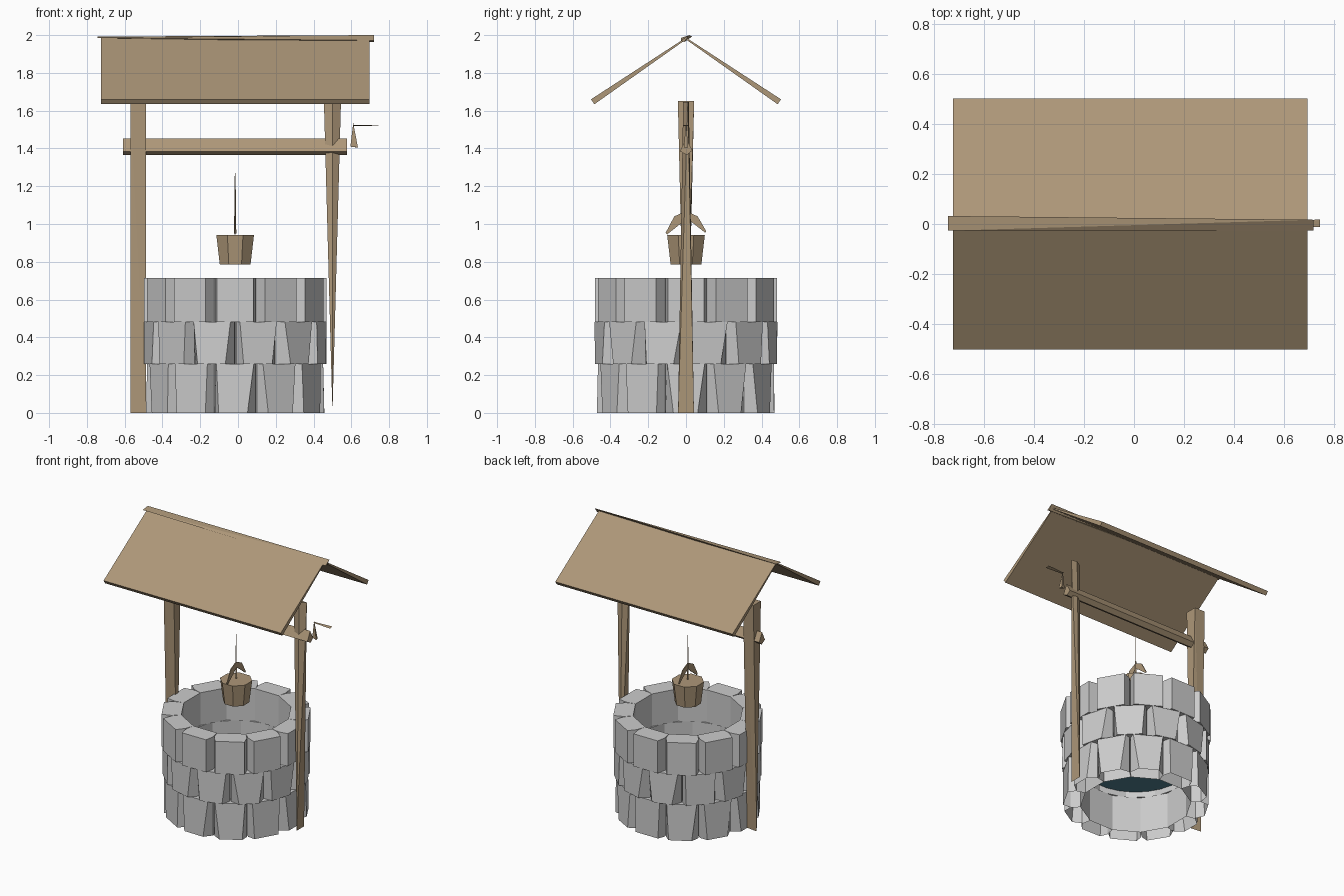
import bpy, bmesh, random
from math import sin, cos, radians, pi
from mathutils import Vector

if "Cube" in bpy.data.objects:
    bpy.data.objects.remove(bpy.data.objects["Cube"])

random.seed(4)
CX = -0.015  # centre of the well shaft


def material(name, col):
    m = bpy.data.materials.new(name)
    m.diffuse_color = (*col, 1)
    m.use_nodes = True
    m.node_tree.nodes["Principled BSDF"].inputs["Base Color"].default_value = m.diffuse_color
    return m


WOOD = material("wood", (0.42, 0.31, 0.19))
WATER = material("water", (0.08, 0.22, 0.28))


def finish(name, bm, mat=None):
    bmesh.ops.recalc_face_normals(bm, faces=bm.faces)
    me = bpy.data.meshes.new(name)
    bm.to_mesh(me)
    bm.free()
    ob = bpy.data.objects.new(name, me)
    bpy.context.collection.objects.link(ob)
    if mat:
        me.materials.append(mat)
    return ob


def loft(bm, a, b, bottom=True):
    """Bridge two equal point rings and cap the ends."""
    va = [bm.verts.new(p) for p in a]
    vb = [bm.verts.new(p) for p in b]
    n = len(va)
    for i in range(n):
        j = (i + 1) % n
        bm.faces.new((va[i], va[j], vb[j], vb[i]))
    if bottom:
        bm.faces.new(va[::-1])
    bm.faces.new(vb)


def lofted(name, a, b, mat=WOOD):
    bm = bmesh.new()
    loft(bm, a, b)
    return finish(name, bm, mat)


def hull(name, pts, mat=WOOD):
    bm = bmesh.new()
    for p in pts:
        bm.verts.new(p)
    bmesh.ops.convex_hull(bm, input=bm.verts)
    return finish(name, bm, mat)


def ring(r, z, n, turn=0):
    return [(CX + r * cos(2 * pi * i / n + turn), r * sin(2 * pi * i / n + turn), z)
            for i in range(n)]


# Stone courses: twelve notched blocks each
def stone_section(angle, apothem, left, right, z):
    corner = apothem / cos(radians(11.3))
    prof = [(0.365, -15), (0.43, -14.5), (corner, -left),
            (corner, right), (0.43, 14.5), (0.365, 15)]
    return [(CX + r * cos(radians(angle + a)), r * sin(radians(angle + a)), z)
            for r, a in prof]


def course(name, z0, z1, apothem, phase, irregular):
    bm = bmesh.new()
    for i in range(12):
        def half():
            return random.uniform(7, 11.5) if irregular else 11.3
        a = i * 30 + phase
        low = stone_section(a, apothem, half(), half(), z0)
        top = stone_section(a, apothem, 12 if irregular else 11.3, 12 if irregular else 11.3, z1)
        loft(bm, low, top, bottom=z0 > 0)
    return finish(name, bm)


course("stone_course_bottom", 0, 0.26, 0.467, 0, True)
course("stone_course_middle", 0.26, 0.48, 0.475, 15, True)
course("stone_course_top", 0.48, 0.715, 0.483, 0, False)

# Water surface
bm = bmesh.new()
bm.faces.new([bm.verts.new(p) for p in ring(0.365, 0.3, 12, pi / 12)])
finish("water", bm, WATER)

# Posts, hewn to an edge at the foot
hull("left_post", [(x, y, 1.65) for x in (-0.57, -0.487) for y in (-0.043, 0.043)]
     + [(-0.57, 0.005, 0), (-0.487, -0.005, 0)])
hull("right_post", [(0.5, -0.042, 0), (0.5, 0.042, 0), (0.455, -0.01, 1.645),
                    (0.545, 0.01, 1.645), (0.5, -0.015, 1.645), (0.5, 0.015, 1.645)])

# Roof slabs, thin at the ridge
for side, s in (("front", -1), ("back", 1)):
    sec = [(0, 1.987), (s * 0.503, 1.66), (s * 0.485, 1.634), (0, 1.977)]
    lofted("roof_" + side, [(-0.725, y, z) for y, z in sec], [(0.695, y, z) for y, z in sec])

# Ridge beam, flat at one end and upright at the other
hull("ridge_beam", [(-0.745, -0.027, 1.985), (-0.745, 0.032, 1.992),
                    (0.72, -0.027, 1.972), (0.72, -0.01, 1.963),
                    (0.72, 0.017, 2.0)])

# Axle
sec = [(0, 1.452), (-0.032, 1.385), (0.005, 1.365), (0.034, 1.39)]
lofted("axle", [(-0.61, y, z) for y, z in sec], [(0.578, y, z) for y, z in sec])

# Crank arm and grip
hull("crank_arm", [(0.595, 0.0, 1.41), (0.635, -0.012, 1.405),
                   (0.63, 0.012, 1.405), (0.61, 0, 1.535)])
hull("crank_grip", [(0.61, -0.012, 1.525), (0.61, 0.012, 1.52),
                    (0.745, -0.012, 1.518), (0.745, 0.018, 1.522)])

# Bucket
lofted("bucket", ring(0.088, 0.785, 8, pi / 8), ring(0.108, 0.943, 8, pi / 8))

# Bucket handle: flat arched strip
bm = bmesh.new()
outer = [(-0.108, 0.953), (-0.062, 1.04), (0, 1.07), (0.062, 1.04), (0.108, 0.96)]
inner = [(-0.1, 0.945), (-0.03, 1.0), (0, 1.03), (0.03, 1.01), (0.1, 0.955)]
for i in range(4):
    q = [outer[i], outer[i + 1], inner[i + 1], inner[i]]
    loft(bm, [(CX - 0.003, y, z) for y, z in q], [(CX + 0.003, y, z) for y, z in q])
finish("bucket_handle", bm, WOOD)

# Rope
lofted("rope", ring(0.006, 0.95, 4), ring(0.002, 1.27, 4))
